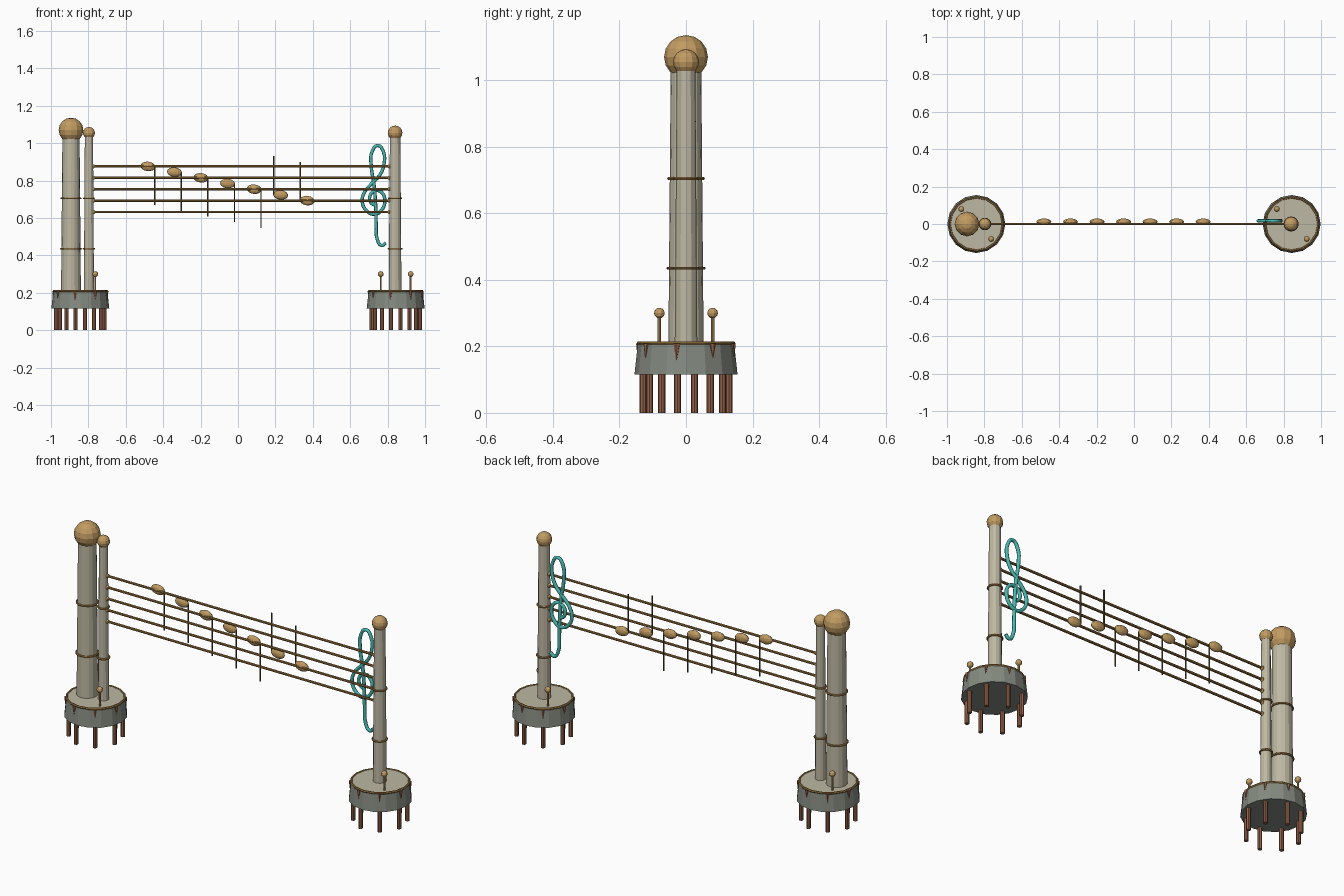
import bpy, math
from mathutils import Vector

if "Cube" in bpy.data.objects:
    bpy.data.objects.remove(bpy.data.objects["Cube"])


def mat(name, r, g, b):
    lin = [((c / 255 + 0.055) / 1.055) ** 2.4 for c in (r, g, b)]
    m = bpy.data.materials.new(name)
    m.diffuse_color = (*lin, 1)
    m.use_nodes = True
    m.node_tree.nodes["Principled BSDF"].inputs["Base Color"].default_value = m.diffuse_color
    return m


STONE = mat("pale stone", 190, 184, 163)
GREY = mat("grey drum", 132, 138, 128)
GOLD = mat("gold", 194, 156, 98)
BAND = mat("dark gold", 160, 122, 66)
BROWN = mat("rust brown", 148, 98, 74)
TEAL = mat("teal", 74, 184, 178)
DARK = mat("dark bronze", 100, 84, 50)


def finish(name, m):
    o = bpy.context.object
    o.name = name
    o.data.materials.append(m)
    return o


def rod(name, p, q, r1, r2, m, n=8):
    p, q = Vector(p), Vector(q)
    bpy.ops.mesh.primitive_cone_add(vertices=n, radius1=r1, radius2=r2,
                                    depth=(q - p).length, location=(p + q) / 2)
    o = finish(name, m)
    o.rotation_euler = (q - p).to_track_quat('Z', 'Y').to_euler()
    return o


def ball(name, p, r, m, seg=12, rings=8, scale=(1, 1, 1), tilt=0):
    bpy.ops.mesh.primitive_uv_sphere_add(segments=seg, ring_count=rings, radius=r,
                                         location=p, rotation=(0, tilt, 0))
    o = finish(name, m)
    o.scale = scale
    return o


def ring(name, p, major, minor, m, n=16):
    bpy.ops.mesh.primitive_torus_add(location=p, major_radius=major, minor_radius=minor,
                                     major_segments=n, minor_segments=6)
    return finish(name, m)


def pillar(name, x, r1, r2, ball_r, ball_z, n):
    rod(name, (x, 0, 0.205), (x, 0, ball_z - ball_r * 0.6), r1, r2, STONE, n)
    ball(name + "_finial", (x, 0, ball_z), ball_r, GOLD)
    for z in (0.435, 0.705):
        r = r1 + (r2 - r1) * (z - 0.2) / 0.83
        ring(name + "_band", (x, 0, z), r + 0.003, 0.005, BAND)


# drum bases on legs, with rim, drips and pins
for side, cx in (("left", -0.843), ("right", 0.843)):
    rod(side + "_drum", (cx, 0, 0.115), (cx, 0, 0.208), 0.155, 0.145, GREY, 16)
    rod(side + "_drum_top", (cx, 0, 0.2), (cx, 0, 0.212), 0.14, 0.14, STONE, 16)
    ring(side + "_drum_rim", (cx, 0, 0.21), 0.142, 0.006, BAND)
    for k in range(8):
        a = math.radians(45 * k - 11.25)
        c, s = math.cos(a), math.sin(a)
        rod(side + "_leg", (cx + .132 * c, .132 * s, 0), (cx + .132 * c, .132 * s, .12),
            0.011, 0.011, BROWN)
        low = 0.158 + 0.006 * (k % 3)
        rod(side + "_drip", (cx + .147 * c, .147 * s, low), (cx + .142 * c, .142 * s, .208),
            0.001, 0.011, BROWN, 6)
    for d in (-0.08, 0.08):
        rod(side + "_pin", (cx + d, -d, 0.205), (cx + d, -d, 0.3), 0.005, 0.005, GOLD)
        ball(side + "_pin_ball", (cx + d, -d, 0.3), 0.016, GOLD, 10, 6)

# posts
pillar("large_post", -0.893, 0.053, 0.046, 0.066, 1.07, 16)
pillar("slim_post", -0.797, 0.027, 0.022, 0.032, 1.055, 12)
pillar("right_post", 0.84, 0.034, 0.028, 0.039, 1.055, 12)

# five staff lines with end knobs
for i in range(5):
    z = 0.632 + 0.061 * i
    rod("staff_line", (-0.78, 0, z), (0.82, 0, z), 0.0065, 0.0065, BAND)
    for x in (-0.774, 0.81):
        ball("line_knob", (x, 0, z), 0.011, GOLD, 8, 6)

# descending notes: five stems down, two stems up
for i in range(7):
    x, z = -0.482 + 0.142 * i, 0.876 - 0.0305 * i
    ball("note_head", (x, 0.012, z), 0.04, GOLD, 12, 8, (1, 0.44, 0.63), math.radians(6))
    d = 1 if i < 5 else -1
    rod("note_stem", (x + 0.037 * d, 0.012, z), (x + 0.037 * d, 0.012, z - 0.207 * d),
        0.004, 0.004, DARK, 6)

# treble clef as a bent tube
path = [(.79, .468), (.768, .453), (.745, .485), (.739, .56), (.736, .67), (.727, .78),
        (.712, .88), (.717, .955), (.747, .988), (.777, .955), (.78, .885), (.755, .825),
        (.713, .782), (.675, .735), (.664, .688), (.688, .638), (.732, .62), (.77, .645),
        (.785, .692), (.77, .735), (.738, .747), (.706, .72), (.71, .683), (.733, .668)]
cu = bpy.data.curves.new("treble_clef", 'CURVE')
cu.dimensions = '3D'
cu.bevel_depth = 0.009
cu.bevel_resolution = 2
cu.resolution_u = 4
cu.use_fill_caps = True
sp = cu.splines.new('BEZIER')
sp.bezier_points.add(len(path) - 1)
for bp, (x, z) in zip(sp.bezier_points, path):
    bp.co = (x, 0.017, z)
    bp.handle_left_type = bp.handle_right_type = 'AUTO'
cu.materials.append(TEAL)
clef = bpy.data.objects.new("treble_clef", cu)
bpy.context.collection.objects.link(clef)
